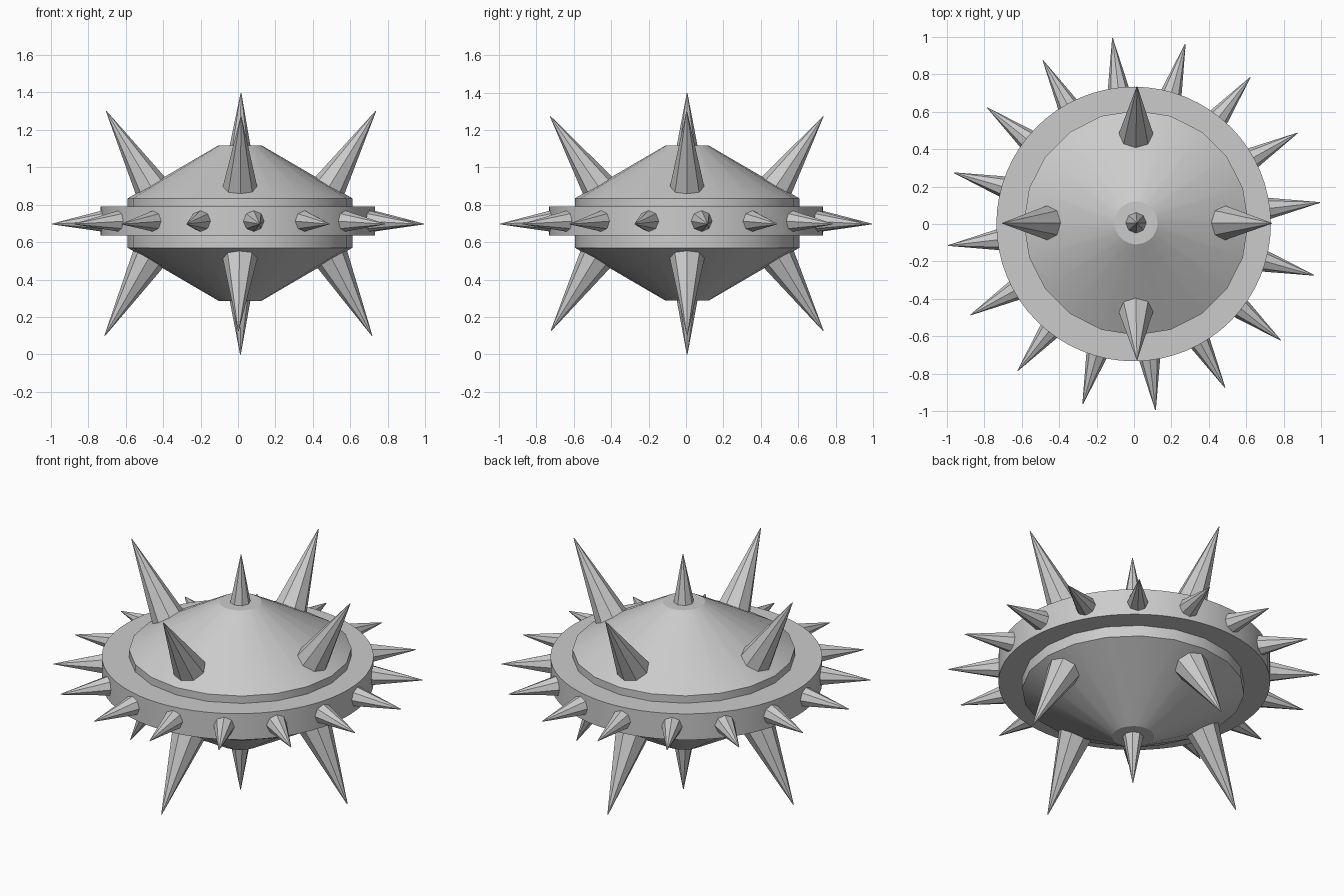
import bpy, bmesh
from math import sin, cos, pi, radians
from mathutils import Vector

if "Cube" in bpy.data.objects:
    bpy.data.objects.remove(bpy.data.objects["Cube"])


def lathe(name, profile, sides, centre, smooth=30):
    """Closed solid of revolution from (radius, z) points, capped at both ends."""
    bm = bmesh.new()
    rings = []
    for r, z in profile:
        rings.append([bm.verts.new((centre[0] + r * cos(2 * pi * i / sides),
                                    centre[1] + r * sin(2 * pi * i / sides), z))
                      for i in range(sides)])
    for a, b in zip(rings, rings[1:]):
        for i in range(sides):
            j = (i + 1) % sides
            bm.faces.new((a[i], a[j], b[j], b[i]))
    bm.faces.new(rings[0][::-1])
    bm.faces.new(rings[-1])
    mesh = bpy.data.meshes.new(name)
    bm.to_mesh(mesh)
    bm.free()
    ob = bpy.data.objects.new(name, mesh)
    bpy.context.collection.objects.link(ob)
    bpy.ops.object.select_all(action='DESELECT')
    ob.select_set(True)
    bpy.context.view_layer.objects.active = ob
    bpy.ops.object.shade_smooth_by_angle(angle=radians(smooth))
    return ob


def spike(name, root, tip, radius, sink):
    """Eight-sided spike; radius is at the surface, the base sinks into the body."""
    root, tip = Vector(root), Vector(tip)
    axis = tip - root
    length = axis.length
    base = root - axis.normalized() * sink
    full = length + sink
    bpy.ops.mesh.primitive_cone_add(vertices=8, radius1=radius * full / length, radius2=0.002,
                                    depth=full, location=(base + tip) / 2)
    ob = bpy.context.object
    ob.name = name
    ob.rotation_mode = 'QUATERNION'
    ob.rotation_quaternion = axis.to_track_quat('Z', 'Y')


CX, CY = 0.011, 0.006

# Double-cone body with flat ends and a short vertical waist
lathe("body", [(0.115, 0.287), (0.6, 0.57), (0.6, 0.834), (0.115, 1.117)], 20, (CX, CY))

# Flat belt around the waist
lathe("belt", [(0.733, 0.635), (0.733, 0.79)], 64, (-0.002, 0))

# Sixteen small spikes around the belt
for i in range(16):
    a = radians(6.6 + 22.5 * i)
    spike(f"belt_spike_{i + 1}", (0.73 * cos(a), 0.73 * sin(a), 0.712),
          (cos(a), sin(a), 0.697), 0.056, 0.03)

# Four large spikes on each cone face
for i in range(4):
    c, s = round(cos(i * pi / 2)), round(sin(i * pi / 2))
    spike(f"upper_spike_{i + 1}", (CX + 0.48 * c, CY + 0.48 * s, 0.903),
          (0.016 + 0.72 * c, 0.004 + 0.73 * s, 1.30 if c else 1.273), 0.09, 0.06)
    spike(f"lower_spike_{i + 1}", (CX + 0.495 * c, CY + 0.495 * s, 0.502),
          (0.002 + 0.714 * c, 0.006 + 0.728 * s, 0.1 if c else 0.126), 0.09, 0.06)

# Spikes at the poles
spike("top_spike", (CX, CY, 1.117), (0.016, CY, 1.397), 0.055, 0.03)
spike("bottom_spike", (CX, CY, 0.287), (0.013, CY, 0), 0.055, 0.03)
